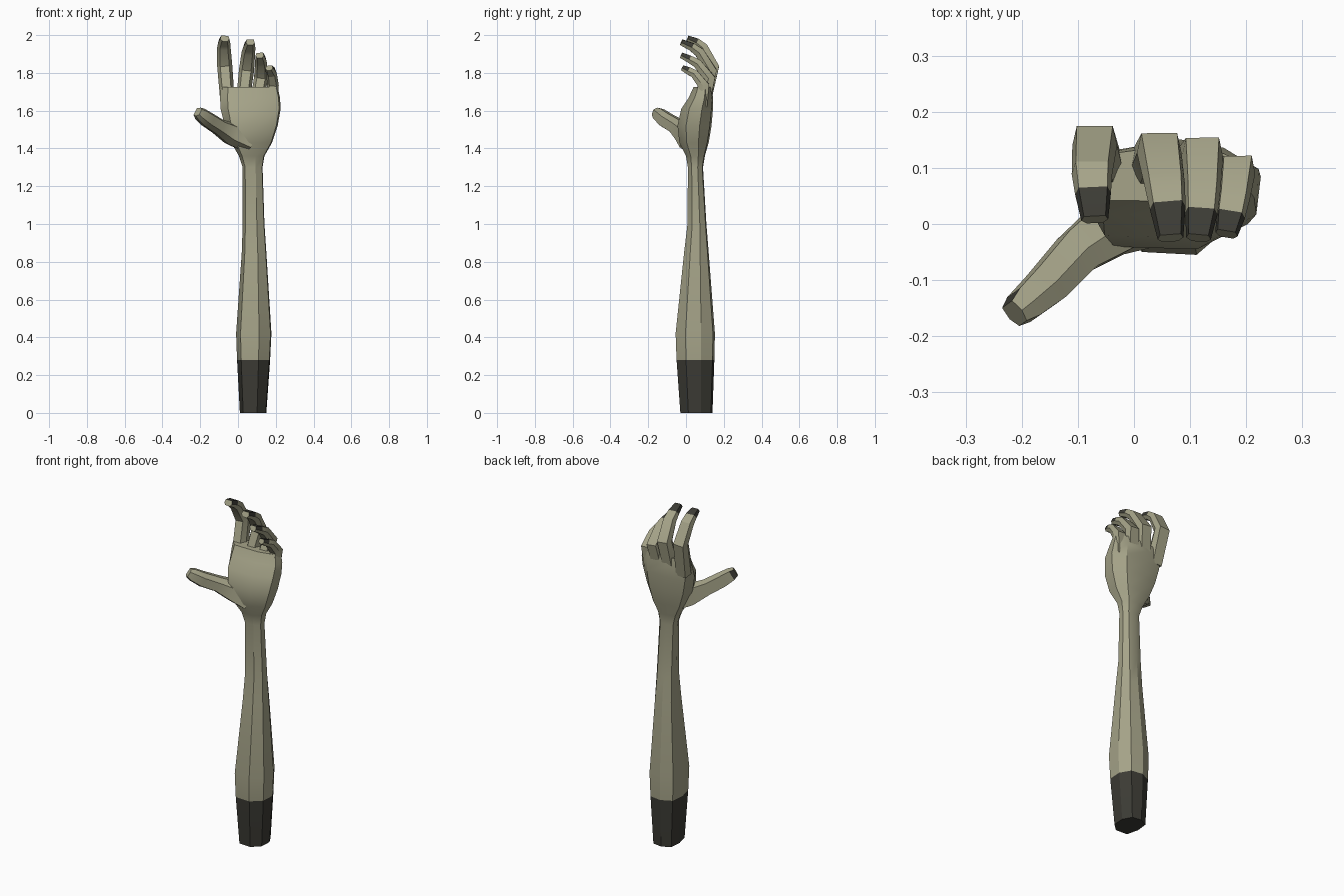
import bpy, bmesh, math
from mathutils import Vector

cube = bpy.data.objects.get("Cube")
if cube:
    bpy.data.objects.remove(cube, do_unlink=True)


def make_material(name, colour):
    mat = bpy.data.materials.new(name)
    mat.use_nodes = True
    mat.diffuse_color = (*colour, 1)
    for node in mat.node_tree.nodes:
        if node.type == 'BSDF_PRINCIPLED':
            node.inputs["Base Color"].default_value = (*colour, 1)
            node.inputs["Roughness"].default_value = 0.9
    return mat


MATERIALS = [make_material("pale olive skin", (0.38, 0.37, 0.25)),
             make_material("charred dark", (0.045, 0.044, 0.035))]

ARM_PROFILE = [(-.75, -.95), (.3, -1), (.95, -.5), (1, .3),
               (.6, .9), (-.2, 1), (-.9, .7), (-1, -.1)]
FINGER_PROFILE = [(-.8, 1), (.8, 1), (1, -.1), (.6, -1), (-.6, -1), (-1, -.1)]


def loft(name, rings, dark, angle):
    """Skin a list of point rings; dark(segment, side) picks the dark faces."""
    bm = bmesh.new()
    loops = [[bm.verts.new(p) for p in ring] for ring in rings]
    n = len(loops[0])
    for s in range(len(loops) - 1):
        for i in range(n):
            j = (i + 1) % n
            face = bm.faces.new((loops[s][i], loops[s][j],
                                 loops[s + 1][j], loops[s + 1][i]))
            face.material_index = int(dark(s, i))
    bm.faces.new(loops[0]).material_index = int(dark(0, 3))
    bm.faces.new(loops[-1])
    bmesh.ops.recalc_face_normals(bm, faces=bm.faces[:])
    mesh = bpy.data.meshes.new(name)
    bm.to_mesh(mesh)
    bm.free()
    for mat in MATERIALS:
        mesh.materials.append(mat)
    obj = bpy.data.objects.new(name, mesh)
    bpy.context.collection.objects.link(obj)
    bpy.ops.object.select_all(action='DESELECT')
    obj.select_set(True)
    bpy.context.view_layer.objects.active = obj
    bpy.ops.object.shade_smooth_by_angle(angle=math.radians(angle))
    return obj


def digit(name, path, side, nail):
    """Tapered finger along (x, y, z, half width, half depth) stations."""
    pts = [Vector(p[:3]) for p in path]
    rings = []
    for k, (*_, w, d) in enumerate(path):
        t = (pts[min(k + 1, len(pts) - 1)] - pts[max(k - 1, 0)]).normalized()
        u = Vector(side)
        u = (u - t * u.dot(t)).normalized()
        v = t.cross(u)
        rings.append([pts[k] + u * a * w + v * b * d for a, b in FINGER_PROFILE])
    loft(name, rings, nail, 25)


# Forearm and palm: z, left x, right x, front y, back y
sections = [
    (0, .01, .15, -.03, .14),
    (.28, -.005, .17, -.05, .15),
    (.42, -.01, .177, -.055, .153),
    (.85, .02, .15, -.01, .12),
    (1.0, .025, .14, .008, .108),
    (1.3, .025, .13, .01, .09),
    (1.36, .005, .14, .0, .1),
    (1.43, -.035, .18, -.035, .12),
    (1.52, -.07, .21, -.045, .135),
    (1.61, -.092, .226, -.025, .143),
    (1.67, -.095, .222, .015, .143),
    (1.725, -.09, .21, .04, .135),
]
arm_rings = []
for z, x0, x1, y0, y1 in sections:
    arm_rings.append([((x0 + x1) / 2 + a * (x1 - x0) / 2,
                       (y0 + y1) / 2 + b * (y1 - y0) / 2, z)
                      for a, b in ARM_PROFILE])
loft("forearm_and_palm", arm_rings, lambda s, i: s == 0, 28)

# Four curled fingers
fingers = {
    "index_finger": [(-.055, .09, 1.64, .038, .04), (-.07, .143, 1.835, .04, .032),
                     (-.075, .09, 1.935, .036, .026), (-.073, .055, 1.962, .032, .022),
                     (-.07, .008, 1.982, .024, .016)],
    "middle_finger": [(.025, .09, 1.64, .036, .04), (.045, .13, 1.815, .04, .032),
                      (.055, .07, 1.91, .036, .026), (.06, .03, 1.938, .032, .022),
                      (.065, -.025, 1.962, .023, .016)],
    "ring_finger": [(.1, .085, 1.64, .036, .04), (.122, .122, 1.775, .037, .032),
                    (.122, .06, 1.85, .032, .024), (.12, .02, 1.872, .029, .02),
                    (.115, -.025, 1.893, .022, .015)],
    "little_finger": [(.17, .075, 1.63, .034, .038), (.185, .092, 1.735, .031, .03),
                      (.178, .045, 1.795, .028, .022), (.172, .015, 1.81, .026, .02),
                      (.165, -.018, 1.826, .02, .014)],
}
for name, path in fingers.items():
    digit(name, path, (1, 0, 0), lambda s, i: s == 3 and i in (0, 1, 5))

# Thumb, with its nail on the outer side
digit("thumb", [(.06, .03, 1.43, .055, .06), (-.03, 0, 1.475, .06, .052),
                (-.1, -.05, 1.515, .043, .04), (-.155, -.11, 1.55, .042, .036),
                (-.195, -.145, 1.58, .036, .03), (-.212, -.16, 1.594, .026, .022)],
      (.3, .2, 1), lambda s, i: s == 4 and i == 0)
